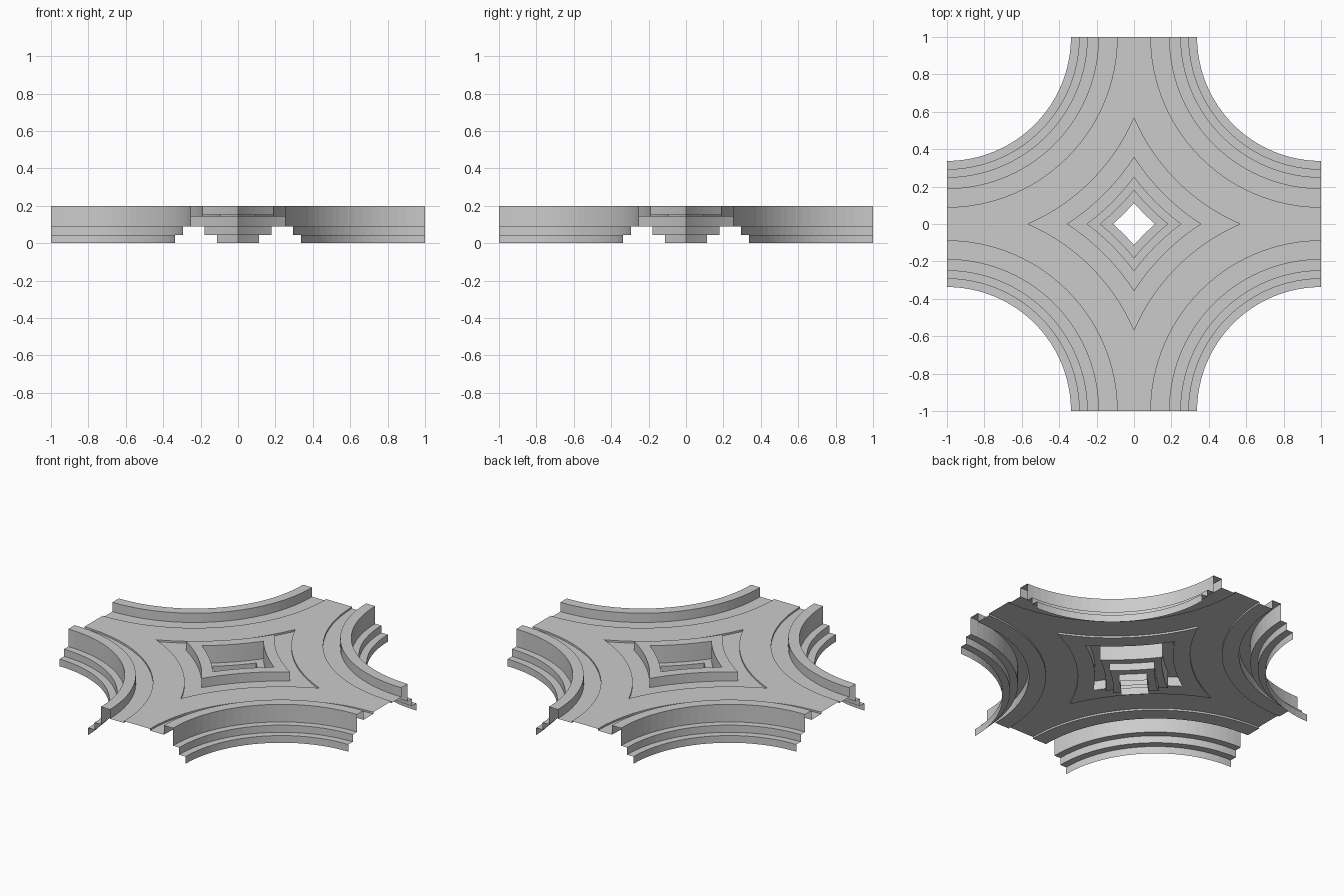
import bpy
import bmesh
from math import acos, cos, sin, pi

cube = bpy.data.objects.get("Cube")
if cube:
    bpy.data.objects.remove(cube)

SEGMENTS = 24

grey = bpy.data.materials.new("stone_grey")
grey.use_nodes = True
colour = (0.6, 0.6, 0.6, 1)
grey.diffuse_color = colour
grey.node_tree.nodes["Principled BSDF"].inputs["Base Color"].default_value = colour


def sweep(name, profile):
    """Sweep (radius, height) points round the corner (1, 1), clip at the axes, mirror to four."""
    bm = bmesh.new()
    rows = []
    for r, z in profile:
        start = acos(1 / r) if r > 1 else 0
        row = []
        for i in range(SEGMENTS + 1):
            a = start + (pi / 2 - 2 * start) * i / SEGMENTS
            row.append(bm.verts.new((1 - r * cos(a), 1 - r * sin(a), z)))
        rows.append(row)
    for a, b in zip(rows, rows[1:]):
        for i in range(SEGMENTS):
            bm.faces.new((a[i], b[i], b[i + 1], a[i + 1]))
    mesh = bpy.data.meshes.new(name)
    bm.to_mesh(mesh)
    bm.free()
    mesh.materials.append(grey)
    obj = bpy.data.objects.new(name, mesh)
    bpy.context.collection.objects.link(obj)
    mirror = obj.modifiers.new("four_corners", 'MIRROR')
    mirror.use_axis = (True, True, False)
    mirror.merge_threshold = 0.0005


def opposite(profile):
    """Reflect a profile about the road's centre line at radius 1."""
    return [(2 - r, z) for r, z in reversed(profile)]


# Heights of the open shell
LEDGE_LOW, LEDGE_HIGH, GUTTER, ROAD, TOP = 0.045, 0.09, 0.142, 0.153, 0.2

# Stepped skirt, parapet and sunken gutter on one side of the road
skirt = [(0.663, 0), (0.663, LEDGE_LOW), (0.707, LEDGE_LOW),
         (0.707, LEDGE_HIGH), (0.75, LEDGE_HIGH)]
parapet = [(0.75, LEDGE_HIGH), (0.75, TOP), (0.813, TOP), (0.813, GUTTER)]
gutter = [(0.813, GUTTER), (0.91, GUTTER), (0.91, ROAD)]

for part, profile in (("skirt", skirt), ("parapet", parapet), ("gutter", gutter)):
    sweep("outer_" + part, profile)
    sweep("central_" + part, opposite(profile))

# Road surface between the gutters
sweep("road_deck", [(0.91, ROAD), (1, ROAD), (1.09, ROAD)])
